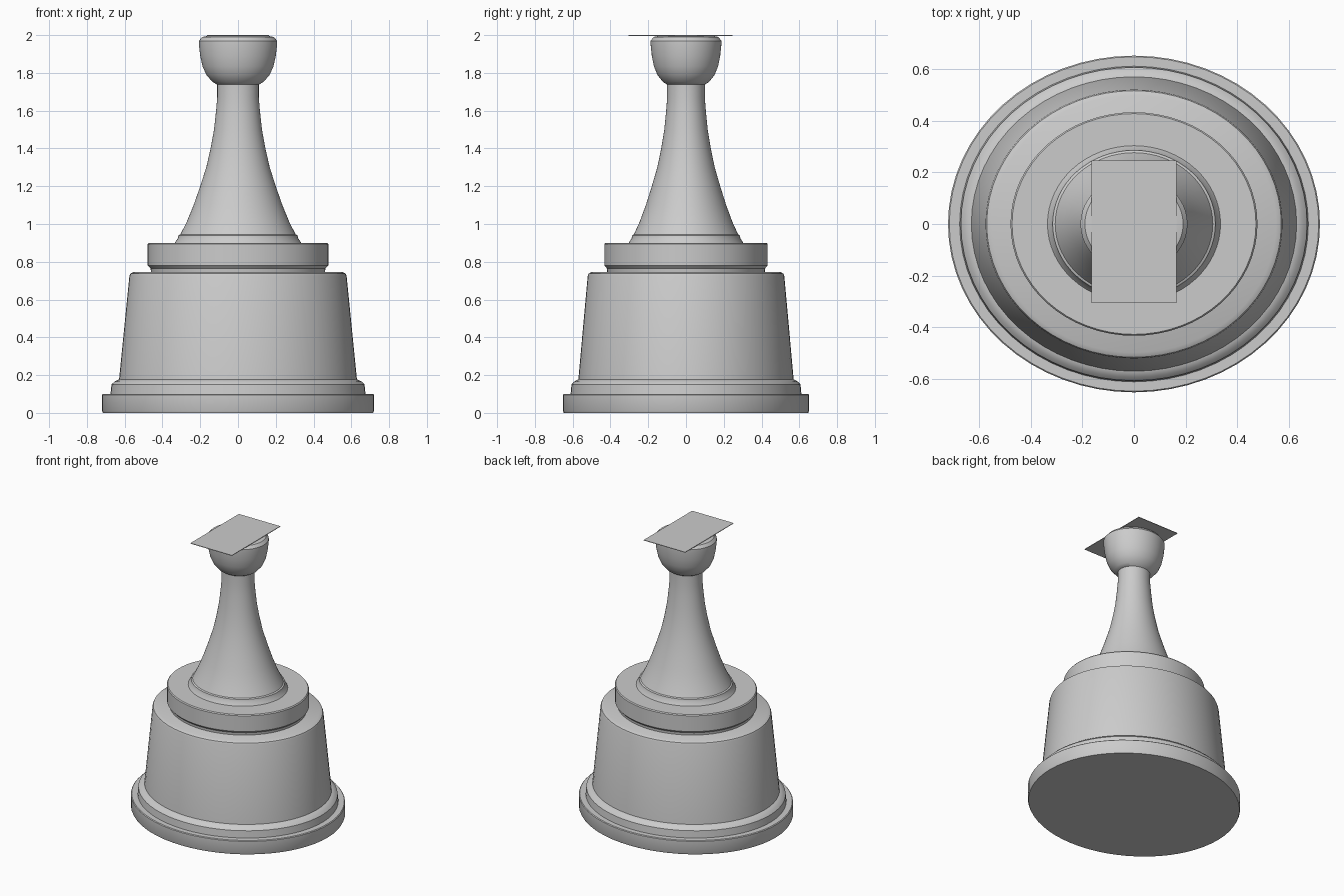
import bpy, bmesh, math

cube = bpy.data.objects.get("Cube")
if cube:
    bpy.data.objects.remove(cube)

SEGMENTS = 64
DEPTH = 0.905  # the turned parts are oval, slightly shallower than wide

gray = bpy.data.materials.new("plain gray")
gray.use_nodes = True
gray.diffuse_color = (0.6, 0.6, 0.6, 1)
gray.node_tree.nodes["Principled BSDF"].inputs["Base Color"].default_value = (0.6, 0.6, 0.6, 1)


def add_object(name, bm):
    mesh = bpy.data.meshes.new(name)
    bmesh.ops.recalc_face_normals(bm, faces=bm.faces)
    bm.to_mesh(mesh)
    bm.free()
    mesh.materials.append(gray)
    obj = bpy.data.objects.new(name, mesh)
    bpy.context.collection.objects.link(obj)
    return obj


def lathe(name, profile):
    """Oval turned solid from (radius, height) points, capped at both ends."""
    bm = bmesh.new()
    rings = []
    for r, z in profile:
        angles = [math.tau * i / SEGMENTS for i in range(SEGMENTS)]
        rings.append([bm.verts.new((r * math.cos(a), r * DEPTH * math.sin(a), z))
                      for a in angles])
    for low, high in zip(rings, rings[1:]):
        for i in range(SEGMENTS):
            j = (i + 1) % SEGMENTS
            bm.faces.new((low[i], low[j], high[j], high[i]))
    bm.faces.new(rings[0])
    bm.faces.new(rings[-1])
    obj = add_object(name, bm)
    bpy.ops.object.select_all(action="DESELECT")
    obj.select_set(True)
    bpy.context.view_layer.objects.active = obj
    bpy.ops.object.shade_smooth_by_angle(angle=math.radians(30))
    return obj


# Stepped pedestal
lathe("bottom_plinth", [(0.715, 0), (0.72, 0.01), (0.72, 0.095), (0.715, 0.1)])
lathe("plinth_molding", [(0.675, 0.1), (0.67, 0.15), (0.655, 0.165), (0.63, 0.178)])
lathe("tapered_drum", [(0.63, 0.175), (0.575, 0.725), (0.57, 0.737), (0.55, 0.747)])
lathe("upper_disc", [(0.46, 0.74), (0.463, 0.765), (0.478, 0.78), (0.478, 0.893),
                     (0.472, 0.9)])

# Flared stem with a small foot ring
lathe("foot_ring", [(0.335, 0.9), (0.318, 0.925), (0.315, 0.94), (0.295, 0.95)])
lathe("flared_stem", [(0.305, 0.945), (0.272, 1.01), (0.235, 1.1), (0.2, 1.2),
                      (0.168, 1.3), (0.145, 1.4), (0.127, 1.5), (0.116, 1.6),
                      (0.11, 1.67), (0.11, 1.75)])

# Rounded head
lathe("head", [(0.11, 1.738), (0.135, 1.752), (0.168, 1.79), (0.188, 1.835),
               (0.2, 1.89), (0.207, 1.95), (0.207, 1.97), (0.19, 1.99), (0.16, 1.996)])

# Thin flat board resting on the head, reaching further to the front
bm = bmesh.new()
bmesh.ops.create_cube(bm, size=1)
for v in bm.verts:
    v.co.x *= 0.33
    v.co.y = v.co.y * 0.55 - 0.03
    v.co.z = v.co.z * 0.004 + 1.998
add_object("top_board", bm)
